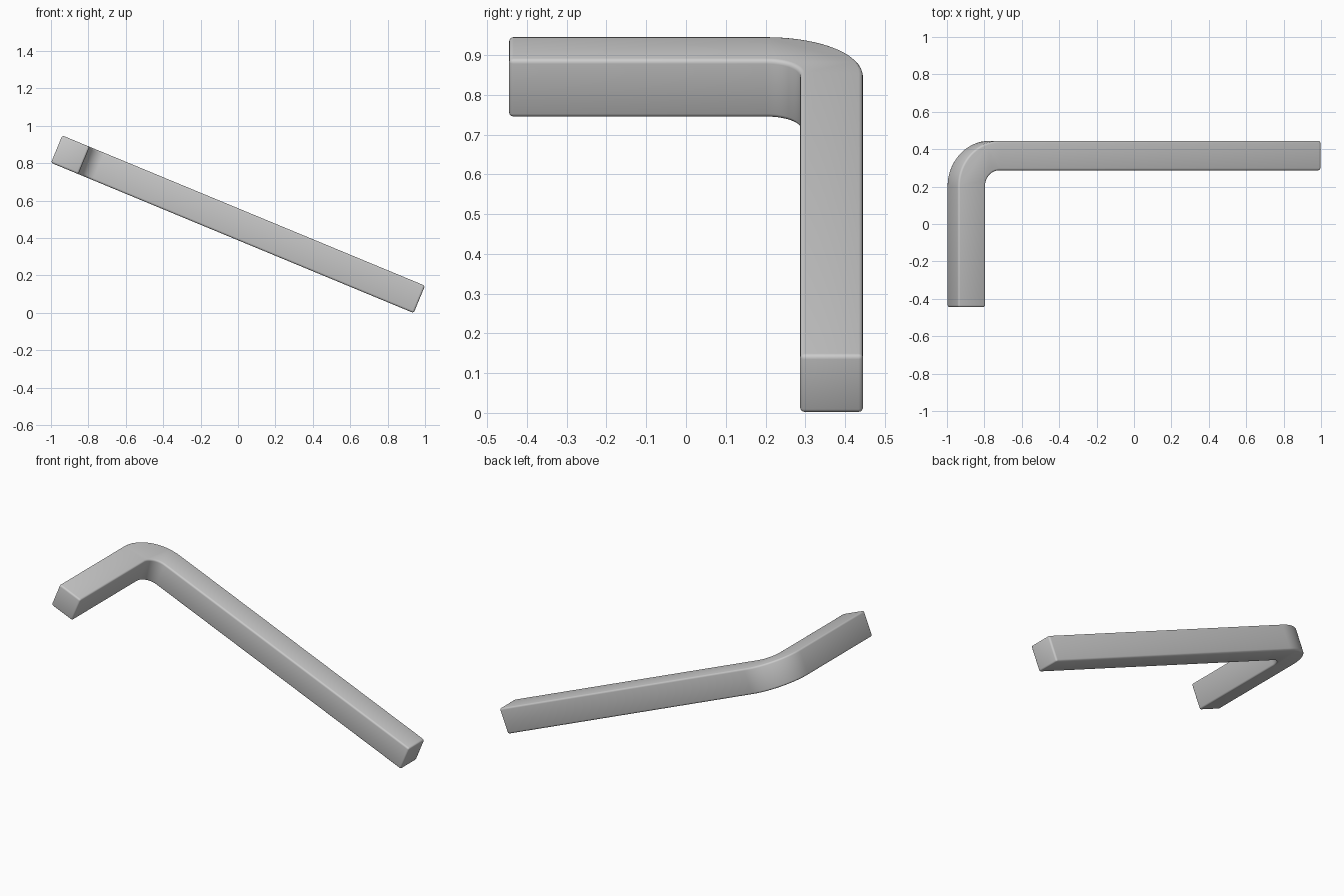
import bpy, bmesh, math

if "Cube" in bpy.data.objects:
    bpy.data.objects.remove(bpy.data.objects["Cube"])

T = 0.158            # square bar thickness
L = 2.099            # long arm length
HALF_Y = 0.445       # half of the short arm length
R_IN, R_OUT = 0.085, 0.085 + T
TILT = math.radians(22.5)
STEPS = 20

# Outline of the bent bar in its own plane
left, right = -L / 2, L / 2
cu, cv = left + R_OUT, HALF_Y - R_OUT      # bend centre


def arc(radius, start, end):
    return [(cu + radius * math.cos(a), cv + radius * math.sin(a))
            for a in (start + (end - start) * i / STEPS for i in range(STEPS + 1))]


outline = [(left, -HALF_Y), (left + T, -HALF_Y)]
outline += arc(R_IN, math.pi, math.pi / 2)
outline += [(right, HALF_Y - T), (right, HALF_Y)]
outline += arc(R_OUT, math.pi / 2, math.pi)

# Extrude the outline to the bar thickness
bm = bmesh.new()
face = bm.faces.new([bm.verts.new((u, v, -T / 2)) for u, v in outline])
ext = bmesh.ops.extrude_face_region(bm, geom=[face])
for v in ext["geom"]:
    if isinstance(v, bmesh.types.BMVert):
        v.co.z += T
bmesh.ops.recalc_face_normals(bm, faces=bm.faces)

# Round the long edges and the ends
sharp = [e for e in bm.edges if e.calc_face_angle(0) > math.radians(40)]
bmesh.ops.bevel(bm, geom=sharp, offset=0.011, segments=3, profile=0.5,
                affect='EDGES', clamp_overlap=True)
mesh = bpy.data.meshes.new("hex_key_bar")
bm.to_mesh(mesh)
bm.free()

bar = bpy.data.objects.new("bent_bar", mesh)
bpy.context.collection.objects.link(bar)

# Tilt so the long arm slopes down to the ground
bar.rotation_euler = (0, TILT, 0)
bar.location.z = (L * math.sin(TILT) + T * math.cos(TILT)) / 2 - 0.001

grey = bpy.data.materials.new("steel grey")
grey.diffuse_color = (0.6, 0.6, 0.6, 1)
grey.use_nodes = True
grey.node_tree.nodes["Principled BSDF"].inputs["Base Color"].default_value = grey.diffuse_color
mesh.materials.append(grey)

bpy.context.view_layer.objects.active = bar
bar.select_set(True)
bpy.ops.object.shade_smooth_by_angle(angle=math.radians(35))
